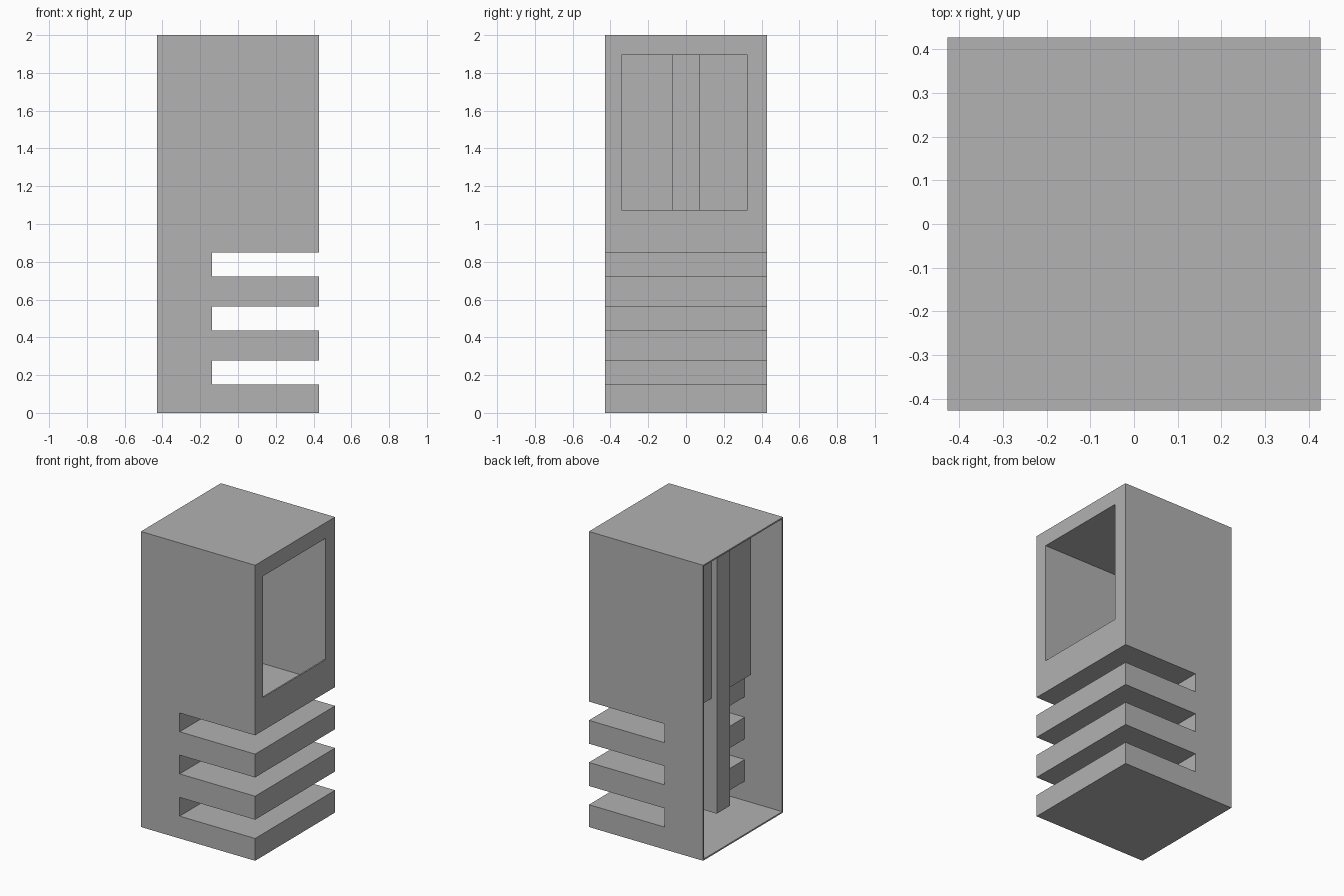
import bpy, bmesh

cube = bpy.data.objects.get("Cube")
if cube:
    bpy.data.objects.remove(cube, do_unlink=True)

HALF, HEIGHT, WALL = 0.4275, 2.0, 0.01
SLOT_BACK = -0.1375
SLOTS = [(0.151, 0.278), (0.437, 0.564), (0.722, 0.849)]
WIN_Y, WIN_Z = (-0.341, 0.325), (1.073, 1.894)
CHAMBER_BACK, CHAMBER_FLOOR = -0.23, 0.922
POST = 0.071

grey = bpy.data.materials.new("plain_grey")
grey.use_nodes = True
colour = (0.445, 0.445, 0.445, 1)
grey.diffuse_color = colour
grey.node_tree.nodes["Principled BSDF"].inputs["Base Color"].default_value = colour


def prism(name, profile, y0, y1, open_side=0):
    """Extrude an x-z profile along y; open_side removes the end facing -x or +x."""
    bm = bmesh.new()
    face = bm.faces.new([bm.verts.new((x, y0, z)) for x, z in profile])
    ext = bmesh.ops.extrude_face_region(bm, geom=[face], use_keep_orig=True)
    moved = [v for v in ext["geom"] if isinstance(v, bmesh.types.BMVert)]
    bmesh.ops.translate(bm, vec=(0, y1 - y0, 0), verts=moved)
    bmesh.ops.recalc_face_normals(bm, faces=bm.faces)
    if open_side:
        end = max(bm.faces, key=lambda f: f.calc_center_median().x * open_side
                  if abs(f.normal.x) > 0.9 else -9)
        bmesh.ops.delete(bm, geom=[end], context='FACES')
    mesh = bpy.data.meshes.new(name)
    bm.to_mesh(mesh)
    bm.free()
    mesh.materials.append(grey)
    obj = bpy.data.objects.new(name, mesh)
    bpy.context.collection.objects.link(obj)
    return obj


def rect(x0, x1, z0, z1):
    return [(x0, z0), (x1, z0), (x1, z1), (x0, z1)]


def thicken(obj, offset):
    mod = obj.modifiers.new("wall", 'SOLIDIFY')
    mod.thickness = WALL
    mod.offset = offset
    mod.use_even_offset = True


# Housing: hollow shell, open on one side, with three through slots
outline = [(-HALF, 0), (HALF, 0)]
for low, high in SLOTS:
    outline += [(HALF, low), (SLOT_BACK, low), (SLOT_BACK, high), (HALF, high)]
outline += [(HALF, HEIGHT), (-HALF, HEIGHT)]
housing = prism("housing", outline, -HALF, HALF, open_side=-1)
thicken(housing, -1)

# Window opening through the housing wall
cutter = prism("window_cutter", rect(HALF - 0.1, HALF + 0.1, *WIN_Z), *WIN_Y)
cutter.hide_render = True
cutter.hide_set(True)
cut = housing.modifiers.new("window", 'BOOLEAN')
cut.operation = 'DIFFERENCE'
cut.solver = 'EXACT'
cut.object = cutter

# Chamber behind the window, dropping below the sill
chamber = prism("window_chamber",
                rect(CHAMBER_BACK, HALF - WALL, CHAMBER_FLOOR, WIN_Z[1]),
                *WIN_Y, open_side=1)
thicken(chamber, 1)

# Square post running up through the back of the chamber
prism("inner_post", rect(-0.28, SLOT_BACK, 0.143, 1.94), -POST, POST)

# Bake the modifiers, then drop the cutter
bpy.context.view_layer.update()
graph = bpy.context.evaluated_depsgraph_get()
for obj in (housing, chamber):
    baked = bpy.data.meshes.new_from_object(obj.evaluated_get(graph))
    obj.modifiers.clear()
    obj.data = baked
bpy.data.objects.remove(cutter, do_unlink=True)
